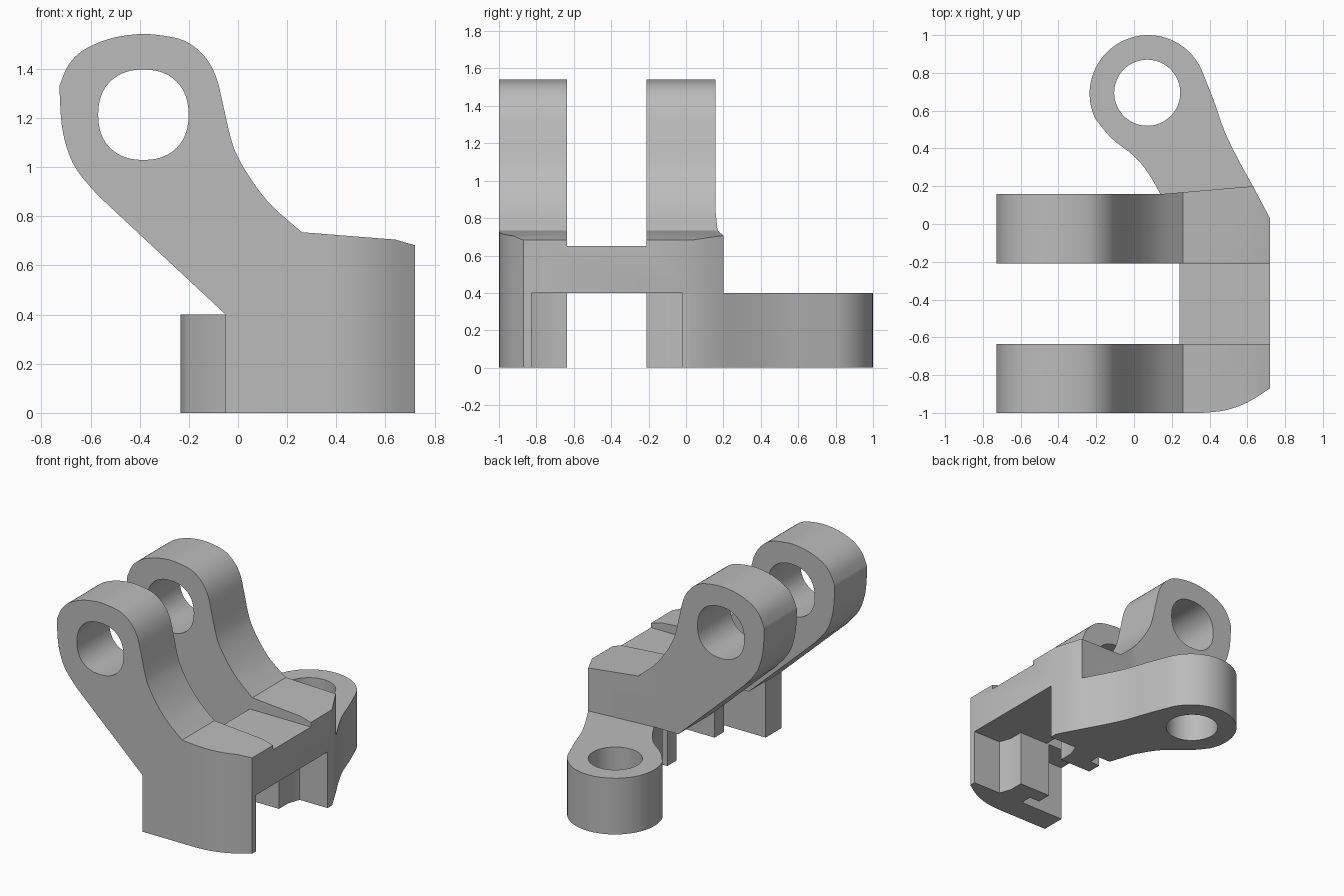
import bpy, bmesh, math

if "Cube" in bpy.data.objects:
    bpy.data.objects.remove(bpy.data.objects["Cube"], do_unlink=True)

grey = bpy.data.materials.new("plain grey")
grey.use_nodes = True
grey.diffuse_color = (0.5, 0.5, 0.5, 1)
grey.node_tree.nodes["Principled BSDF"].inputs["Base Color"].default_value = (0.5, 0.5, 0.5, 1)


def spline(points, steps=4):
    """Smooth open curve through the points."""
    p = [points[0]] + points + [points[-1]]
    out = []
    for a, b, c, d in zip(p, p[1:], p[2:], p[3:]):
        for k in range(steps):
            t = k / steps
            out.append(tuple(
                0.5 * (2 * b[i] + (c[i] - a[i]) * t
                       + (2 * a[i] - 5 * b[i] + 4 * c[i] - d[i]) * t ** 2
                       + (3 * b[i] - a[i] - 3 * c[i] + d[i]) * t ** 3)
                for i in (0, 1)))
    return out + [points[-1]]


def arc(cx, cy, r, start, end, n, power=2.0):
    """Arc, or superellipse when power is above two."""
    out = []
    for k in range(n):
        a = math.radians(start + (end - start) * k / (n - 1))
        c, s = math.cos(a), math.sin(a)
        e = 2 / power
        out.append((cx + r * math.copysign(abs(c) ** e, c),
                    cy + r * math.copysign(abs(s) ** e, s)))
    return out


def prism(name, outline, axis, low, high):
    """Outline extruded along y (outline in x, z) or z (outline in x, y)."""
    bm = bmesh.new()

    def place(u, v, w):
        return (u, w, v) if axis == "y" else (u, v, w)

    ends = [[bm.verts.new(place(u, v, w)) for u, v in outline] for w in (low, high)]
    bm.faces.new(ends[0])
    bm.faces.new(ends[1])
    n = len(outline)
    for i in range(n):
        j = (i + 1) % n
        bm.faces.new((ends[0][i], ends[0][j], ends[1][j], ends[1][i]))
    bmesh.ops.recalc_face_normals(bm, faces=bm.faces)
    mesh = bpy.data.meshes.new(name)
    bm.to_mesh(mesh)
    bm.free()
    obj = bpy.data.objects.new(name, mesh)
    bpy.context.collection.objects.link(obj)
    return obj


def activate(obj):
    bpy.ops.object.select_all(action="DESELECT")
    obj.select_set(True)
    bpy.context.view_layer.objects.active = obj


def combine(obj, tool, operation):
    tool.hide_render = True
    mod = obj.modifiers.new("cut", "BOOLEAN")
    mod.solver = "EXACT"
    mod.operation = operation
    mod.object = tool
    activate(obj)
    bpy.ops.object.modifier_apply(modifier=mod.name)
    bpy.data.objects.remove(tool, do_unlink=True)


def finish(obj):
    obj.data.materials.clear()
    obj.data.materials.append(grey)
    activate(obj)
    bpy.ops.object.shade_smooth_by_angle(angle=math.radians(28))


def rect(x0, y0, x1, y1):
    return [(x0, y0), (x1, y0), (x1, y1), (x0, y1)]


# Upper body: side profile of the raised arms and the saddle
left_side = [(-0.57, 0.885), (-0.65, 0.98), (-0.69, 1.06), (-0.717, 1.17), (-0.727, 1.33)]
crown = [(-0.727, 1.33), (-0.69, 1.415), (-0.63, 1.475), (-0.53, 1.52), (-0.42, 1.54),
         (-0.33, 1.538), (-0.22, 1.515), (-0.14, 1.455), (-0.09, 1.37), (-0.06, 1.25),
         (-0.03, 1.12), (0.0, 1.04), (0.06, 0.94), (0.14, 0.84), (0.26, 0.735)]
profile = ([(-0.05, 0.4)] + spline(left_side)[:-1] + spline(crown)
           + [(0.64, 0.705), (0.72, 0.682), (0.9, 0.63), (0.9, 0.4)])
body = prism("raised_arms", profile, "y", -1.2, 0.4)

# Plan shape with the rounded front corner and the angled back corner
corner = spline([(0.36, -1.0), (0.48, -0.987), (0.6, -0.945), (0.72, -0.87)])
plan = [(-0.9, -1.0)] + corner + [(0.72, 0.03), (0.63, 0.2), (0.14, 0.158), (-0.9, 0.158)]
combine(body, prism("plan_cutter", plan, "z", 0.1, 2), "INTERSECT")

# Gap between the arms, leaving the cross bar
gap = [(-1, 0.1), (0.24, 0.1), (0.24, 0.65), (1, 0.65), (1, 2), (-1, 2)]
combine(body, prism("gap_cutter", gap, "y", -0.635, -0.21), "DIFFERENCE")

# Pivot hole through both arms
hole = arc(-0.385, 1.213, 0.184, 0, 360, 49, 2.25)[:-1]
combine(body, prism("pivot_cutter", hole, "y", -1.5, 0.5), "DIFFERENCE")
finish(body)

# T-shaped post outline, shared by both legs
post = [(0.3, -0.02), (0.3, -0.105), (0.22, -0.105), (0.22, -0.21),
        (0.47, -0.21), (0.47, -0.105), (0.5, -0.02), (0.72, -0.02)]

# Front leg: wall with rounded corner and mirrored post
front_post = [(x, -0.845 - y) for x, y in reversed(post)]
front_leg = prism("front_leg", [(-0.05, -0.825), (-0.05, -1.0)] + corner + front_post,
                  "z", 0, 0.4)
finish(front_leg)

# Back leg: eye lug flowing into its post
lug_right = [(0.63, 0.2), (0.55, 0.345), (0.48, 0.49), (0.42, 0.66), (0.356, 0.821)]
lug_left = [(-0.206, 0.559), (-0.12, 0.455), (0.0, 0.36), (0.075, 0.27), (0.14, 0.158)]
lug = ([(0.72, 0.03)] + spline(lug_right)[:-1] + arc(0.075, 0.69, 0.31, 25, 205, 33)
       + spline(lug_left)[1:] + [(0.2, -0.02)] + post)
back_leg = prism("back_leg_with_eye", lug, "z", 0, 0.4)
eye = arc(0.07, 0.695, 0.175, 0, 360, 49)[:-1]
combine(back_leg, prism("eye_cutter", eye, "z", -0.5, 1), "DIFFERENCE")
finish(back_leg)
